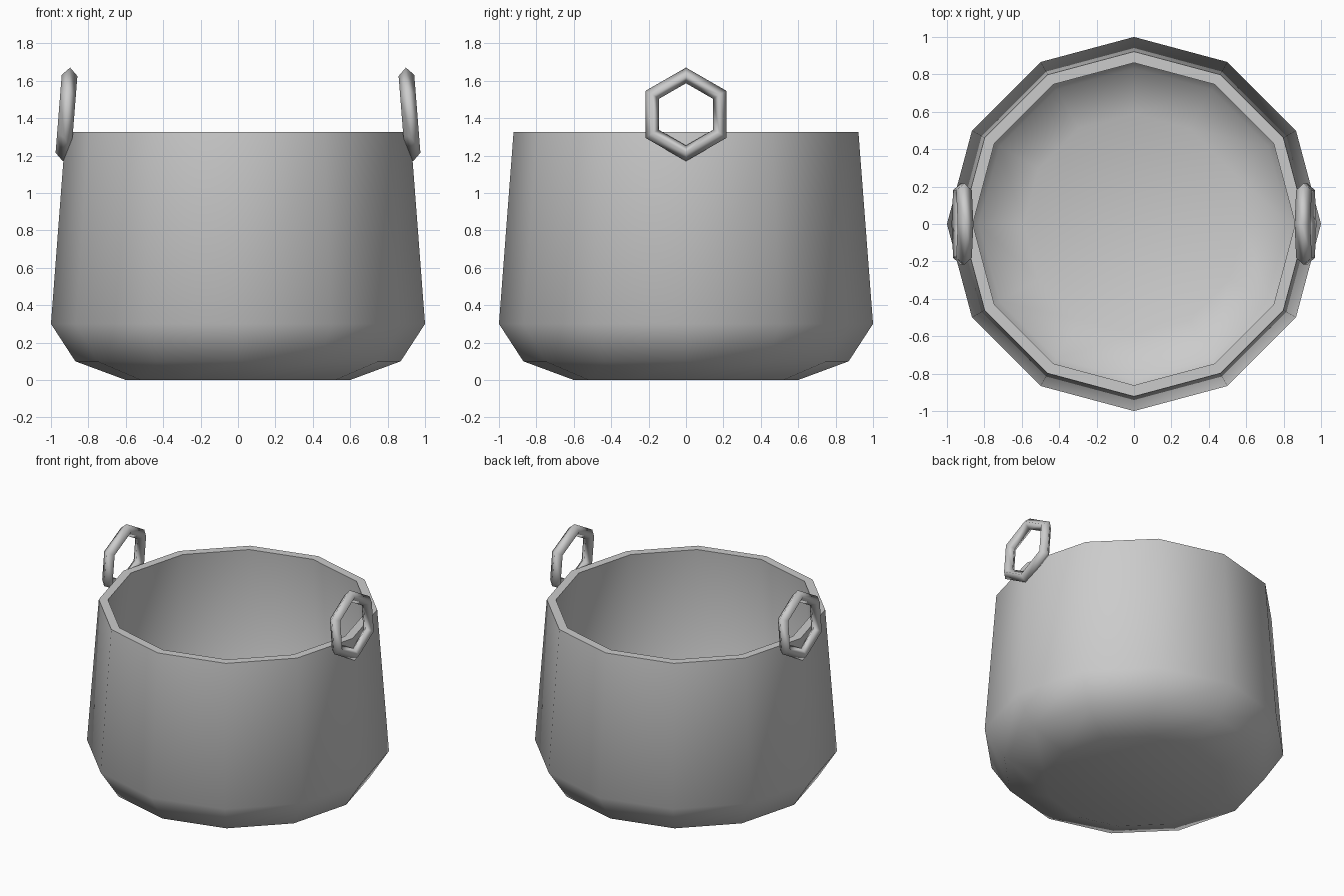
import bpy, bmesh
from math import radians, sin, cos, tau

cube = bpy.data.objects.get("Cube")
if cube:
    bpy.data.objects.remove(cube, do_unlink=True)

# One grey metal for the whole pot
metal = bpy.data.materials.new("grey_metal")
metal.use_nodes = True
grey = (0.6, 0.6, 0.6, 1)
metal.diffuse_color = grey
metal.node_tree.nodes["Principled BSDF"].inputs["Base Color"].default_value = grey

SIDES = 12


def lathe(name, profile, sharp_rings):
    """Revolve (radius, height) points; both ends are closed with a flat cap."""
    bm = bmesh.new()
    rings = []
    for r, z in profile:
        rings.append([bm.verts.new((r * cos(tau * i / SIDES), r * sin(tau * i / SIDES), z))
                      for i in range(SIDES)])
    for a, b in zip(rings, rings[1:]):
        for i in range(SIDES):
            j = (i + 1) % SIDES
            bm.faces.new((a[i], a[j], b[j], b[i]))
    bm.faces.new(rings[0][::-1])
    bm.faces.new(rings[-1])
    for f in bm.faces:
        f.smooth = True
    for k in sharp_rings:
        for i in range(SIDES):
            bm.edges.get((rings[k][i], rings[k][(i + 1) % SIDES])).smooth = False
    bmesh.ops.recalc_face_normals(bm, faces=bm.faces)
    mesh = bpy.data.meshes.new(name)
    bm.to_mesh(mesh)
    bm.free()
    mesh.materials.append(metal)
    obj = bpy.data.objects.new(name, mesh)
    bpy.context.collection.objects.link(obj)
    return obj


# Pot body: outside from base to rim, then back down the inside
outside = [(0.6, 0), (0.87, 0.1), (1, 0.3), (0.922, 1.325)]
inside = [(0.862, 1.325), (0.937, 0.32), (0.83, 0.15), (0.59, 0.06)]
lathe("pot_body", outside + inside, sharp_rings=(3, 4))

# Hexagonal ring handles, leaning in with the walls
for name, side in (("left_handle", 1), ("right_handle", -1)):
    bpy.ops.mesh.primitive_torus_add(
        major_segments=6, minor_segments=4, major_radius=0.209, minor_radius=0.042,
        location=(side * 0.917, 0, 1.42),
        rotation=(0, radians(90 - side * 4.5), 0))
    handle = bpy.context.object
    handle.name = name
    handle.data.materials.append(metal)
    bpy.ops.object.shade_smooth()
